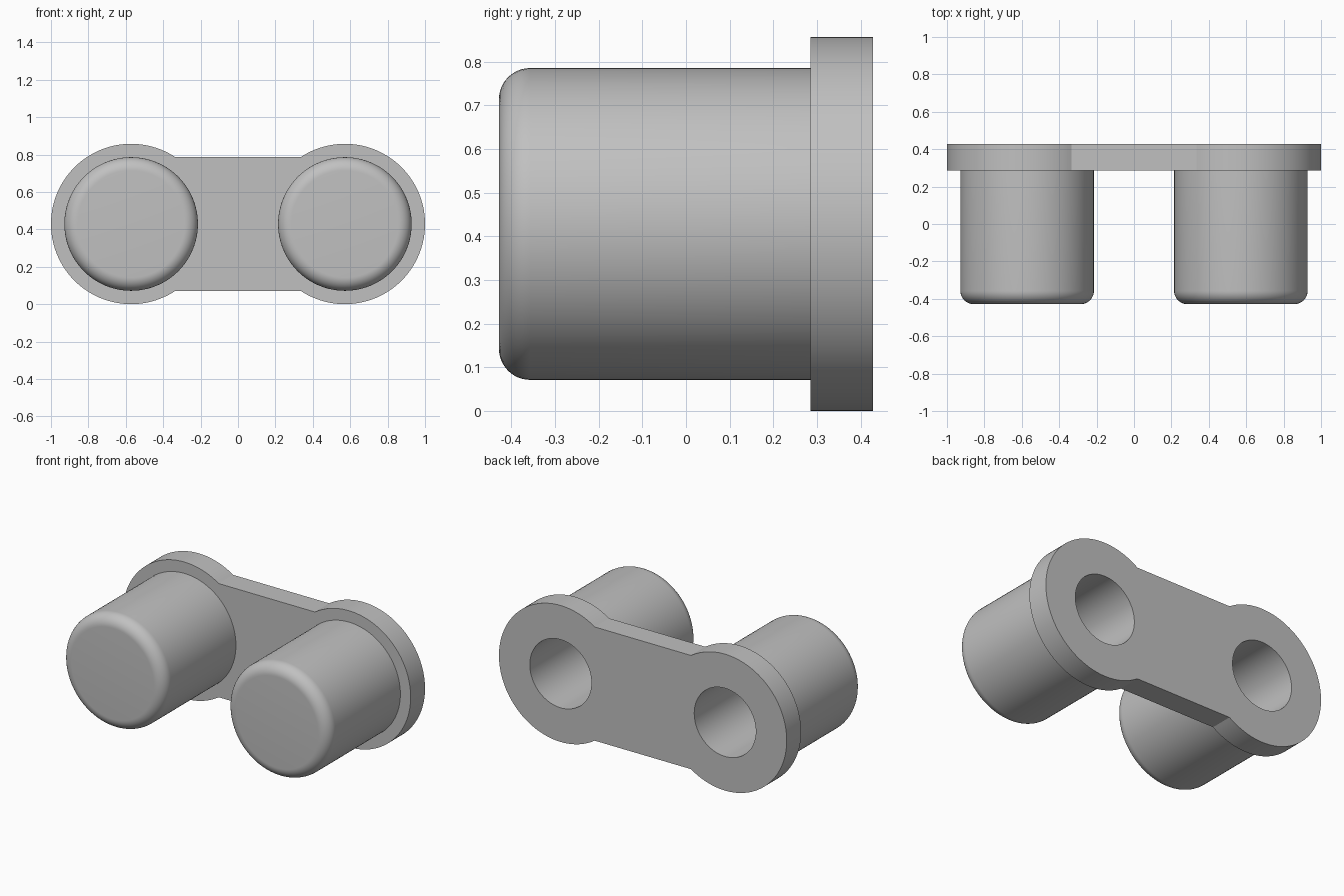
import bpy
import bmesh
from math import pi, sin, cos, asin, radians
from mathutils import Vector, Matrix

if "Cube" in bpy.data.objects:
    bpy.data.objects.remove(bpy.data.objects["Cube"])

U = 1 / 14                      # design unit
CX, CZ = 8 * U, 6 * U           # pin axis position
PLATE_R, PIN_R, HOLE_R = 6 * U, 5 * U, 3 * U
FRONT, PLATE_Y, BACK = -6 * U, 4 * U, 6 * U
FILLET = U
HOLE_END = FRONT + 2 * U
SEG = 96

grey = bpy.data.materials.new("plain grey")
grey.use_nodes = True
colour = (0.53, 0.53, 0.53, 1)
grey.diffuse_color = colour
grey.node_tree.nodes["Principled BSDF"].inputs["Base Color"].default_value = colour


def finish(bm, name):
    bmesh.ops.recalc_face_normals(bm, faces=bm.faces)
    mesh = bpy.data.meshes.new(name)
    bm.to_mesh(mesh)
    bm.free()
    mesh.materials.append(grey)
    obj = bpy.data.objects.new(name, mesh)
    bpy.context.collection.objects.link(obj)
    bpy.ops.object.select_all(action='DESELECT')
    obj.select_set(True)
    bpy.context.view_layer.objects.active = obj
    bpy.ops.object.shade_smooth_by_angle(angle=radians(30))
    return obj


def arc(cx, radius, start, end, steps):
    return [Vector((cx + radius * cos(start + (end - start) * i / steps), BACK,
                    CZ + radius * sin(start + (end - start) * i / steps)))
            for i in range(steps + 1)]


def add_loop(bm, points):
    verts = [bm.verts.new(p) for p in points]
    return [bm.edges.new((a, b)) for a, b in zip(verts, verts[1:] + verts[:1])]


# Back plate: two round ends joined by a straight bar, with two holes
bm = bmesh.new()
sweep = pi - asin(PIN_R / PLATE_R)
outline = arc(CX, PLATE_R, -sweep, sweep, SEG) + arc(-CX, PLATE_R, pi - sweep, pi + sweep, SEG)
edges = add_loop(bm, outline)
for side in (1, -1):
    edges += add_loop(bm, arc(side * CX, HOLE_R, 0, 2 * pi, SEG)[:-1])
bmesh.ops.triangle_fill(bm, use_beauty=True, edges=edges, normal=(0, 1, 0))
bmesh.ops.dissolve_limit(bm, angle_limit=radians(1), verts=[], edges=bm.edges[:])
ext = bmesh.ops.extrude_face_region(bm, geom=bm.faces[:], use_keep_orig=True)
moved = [g for g in ext["geom"] if isinstance(g, bmesh.types.BMVert)]
bmesh.ops.translate(bm, verts=moved, vec=(0, PLATE_Y - BACK, 0))
finish(bm, "back_plate")

# Hollow pins: one turned profile of (radius, y), rounded at the front
profile = [(0, FRONT)]
for i in range(13):
    a = pi / 2 * i / 12
    profile.append((PIN_R - FILLET + FILLET * sin(a), FRONT + FILLET - FILLET * cos(a)))
inside = PLATE_Y + U / 4
profile += [(PIN_R, inside), (HOLE_R, inside), (HOLE_R, HOLE_END), (0, HOLE_END)]

for side, name in ((1, "left_pin"), (-1, "right_pin")):
    bm = bmesh.new()
    verts = [bm.verts.new((r, y, 0)) for r, y in profile]
    line = [bm.edges.new(pair) for pair in zip(verts, verts[1:])]
    bmesh.ops.spin(bm, geom=verts + line, cent=(0, 0, 0), axis=(0, 1, 0),
                   angle=2 * pi, steps=SEG, use_merge=True)
    bmesh.ops.remove_doubles(bm, verts=bm.verts[:], dist=U / 1000)
    bmesh.ops.transform(bm, matrix=Matrix.Translation((side * CX, 0, CZ)), verts=bm.verts[:])
    finish(bm, name)
